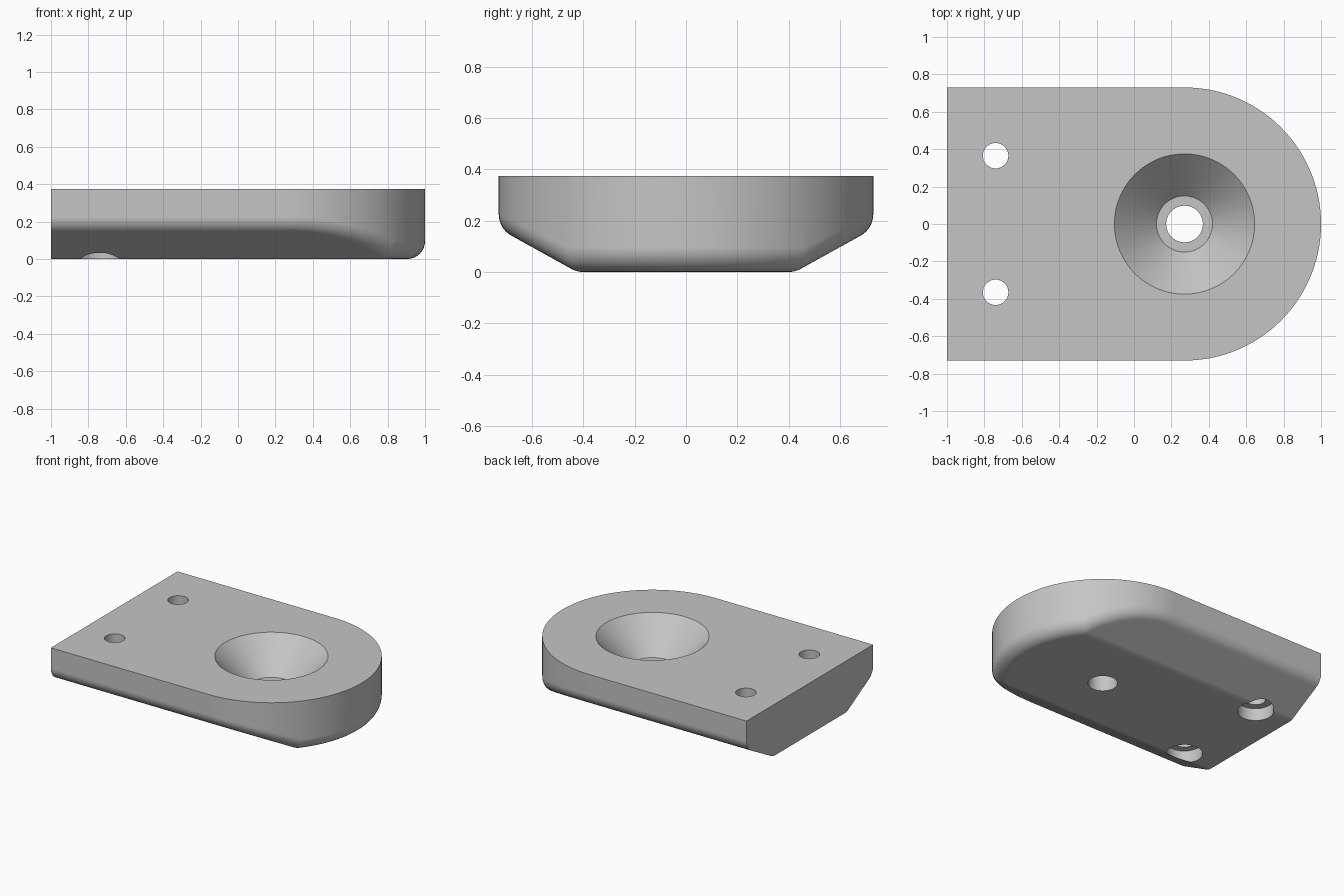
import bpy, bmesh, math
from mathutils import Vector

cube = bpy.data.objects.get("Cube")
if cube:
    bpy.data.objects.remove(cube, do_unlink=True)

HEIGHT, RADIUS, CENTRE_X, END_X = 0.375, 0.73, 0.27, -1.0
FILLET, CREASE_Y, TILT = 0.095, 0.425, math.radians(29)
DOWN = Vector((0, 0, -1))

grey = bpy.data.materials.new("light_grey")
grey.use_nodes = True
colour = (0.56, 0.56, 0.56, 1)
grey.diffuse_color = colour
grey.node_tree.nodes["Principled BSDF"].inputs["Base Color"].default_value = colour


def make_object(name, bm):
    mesh = bpy.data.meshes.new(name)
    bm.to_mesh(mesh)
    bm.free()
    obj = bpy.data.objects.new(name, mesh)
    bpy.context.collection.objects.link(obj)
    mesh.materials.append(grey)
    return obj


def sweep(a, b, steps=8):
    """Unit directions turning from a to b."""
    return [a.slerp(b, i / steps) for i in range(steps + 1)]


def build_plate():
    """Rounded plate as the hull of its fillet arcs and top outline."""
    core = RADIUS - FILLET
    slope = math.tan(TILT)
    inner_y = CREASE_Y + (FILLET - FILLET / math.cos(TILT)) / slope
    meet = math.asin(inner_y / core)
    points = []

    def add_arc(base, directions):
        points.extend(base + d * FILLET for d in directions)

    def side_base(x, y):
        z = slope * (abs(y) - CREASE_Y) + FILLET / math.cos(TILT)
        return Vector((x, y, max(z, FILLET)))

    # Rounded end
    count = 72
    for i in range(count + 1):
        a = math.pi * (i / count - 0.5)
        out = Vector((math.cos(a), math.sin(a), 0))
        points.append(Vector((CENTRE_X, 0, HEIGHT)) + out * RADIUS)
        base = side_base(CENTRE_X + core * out.x, core * out.y)
        side = math.copysign(1, out.y)
        bevel = Vector((0, side * math.sin(TILT), -math.cos(TILT)))
        add_arc(base, sweep(out, bevel if abs(a) > meet else DOWN))

    # Straight sides and the two corners below
    for side in (-1, 1):
        out = Vector((0, side, 0))
        bevel = Vector((0, side * math.sin(TILT), -math.cos(TILT)))
        points.append(Vector((END_X, side * RADIUS, HEIGHT)))
        add_arc(side_base(END_X, side * core), sweep(out, bevel))
        add_arc(Vector((END_X, side * inner_y, FILLET)), sweep(bevel, DOWN))
        corner_out = Vector((math.cos(meet), side * math.sin(meet), 0))
        corner = Vector((CENTRE_X + core * math.cos(meet), side * inner_y, FILLET))
        for d in sweep(bevel, DOWN):
            add_arc(corner, sweep(corner_out, d))

    bm = bmesh.new()
    for p in points:
        bm.verts.new(p)
    bmesh.ops.remove_doubles(bm, verts=bm.verts, dist=0.0005)
    hull = bmesh.ops.convex_hull(bm, input=bm.verts)
    loose = {e for e in hull["geom_interior"] + hull["geom_unused"]
             if isinstance(e, bmesh.types.BMVert)}
    bmesh.ops.delete(bm, geom=list(loose), context="VERTS")
    bmesh.ops.dissolve_limit(bm, angle_limit=math.radians(0.4),
                             verts=bm.verts, edges=bm.edges)
    bmesh.ops.recalc_face_normals(bm, faces=bm.faces)
    return make_object("mounting_plate", bm)


def lathe_cutter(name, x, y, profile, sides=64):
    """Closed solid of revolution from (radius, height) pairs."""
    bm = bmesh.new()
    rings = []
    for r, z in profile:
        turns = [2 * math.pi * i / sides for i in range(sides)]
        rings.append([bm.verts.new((x + r * math.cos(t), y + r * math.sin(t), z))
                      for t in turns])
    for low, high in zip(rings, rings[1:]):
        for i in range(sides):
            j = (i + 1) % sides
            bm.faces.new((low[i], low[j], high[j], high[i]))
    bm.faces.new(rings[0][::-1])
    bm.faces.new(rings[-1])
    bmesh.ops.recalc_face_normals(bm, faces=bm.faces)
    cutter = make_object(name, bm)
    cutter.hide_render = True
    return cutter


plate = build_plate()

# Countersunk centre hole and two counterbored screw holes
cutters = [lathe_cutter("countersink_cutter", CENTRE_X, 0,
                        [(0.098, -0.1), (0.098, 0.15), (0.15, 0.15),
                         (0.375, HEIGHT), (0.475, HEIGHT + 0.1)])]
for side in (-1, 1):
    cutters.append(lathe_cutter("screw_hole_cutter", -0.74, side * 0.365,
                                [(0.12, -0.1), (0.12, 0.09), (0.068, 0.09),
                                 (0.068, HEIGHT + 0.1)]))

bpy.ops.object.select_all(action="DESELECT")
plate.select_set(True)
bpy.context.view_layer.objects.active = plate
for cutter in cutters:
    cut = plate.modifiers.new("cut", "BOOLEAN")
    cut.operation = "DIFFERENCE"
    cut.solver = "EXACT"
    cut.object = cutter
    bpy.ops.object.modifier_apply(modifier=cut.name)
    bpy.data.objects.remove(cutter, do_unlink=True)

# Smooth curves with crisp rims and even flats
bpy.ops.object.shade_smooth_by_angle(angle=math.radians(30))
normals = plate.modifiers.new("even_normals", "WEIGHTED_NORMAL")
normals.keep_sharp = True
